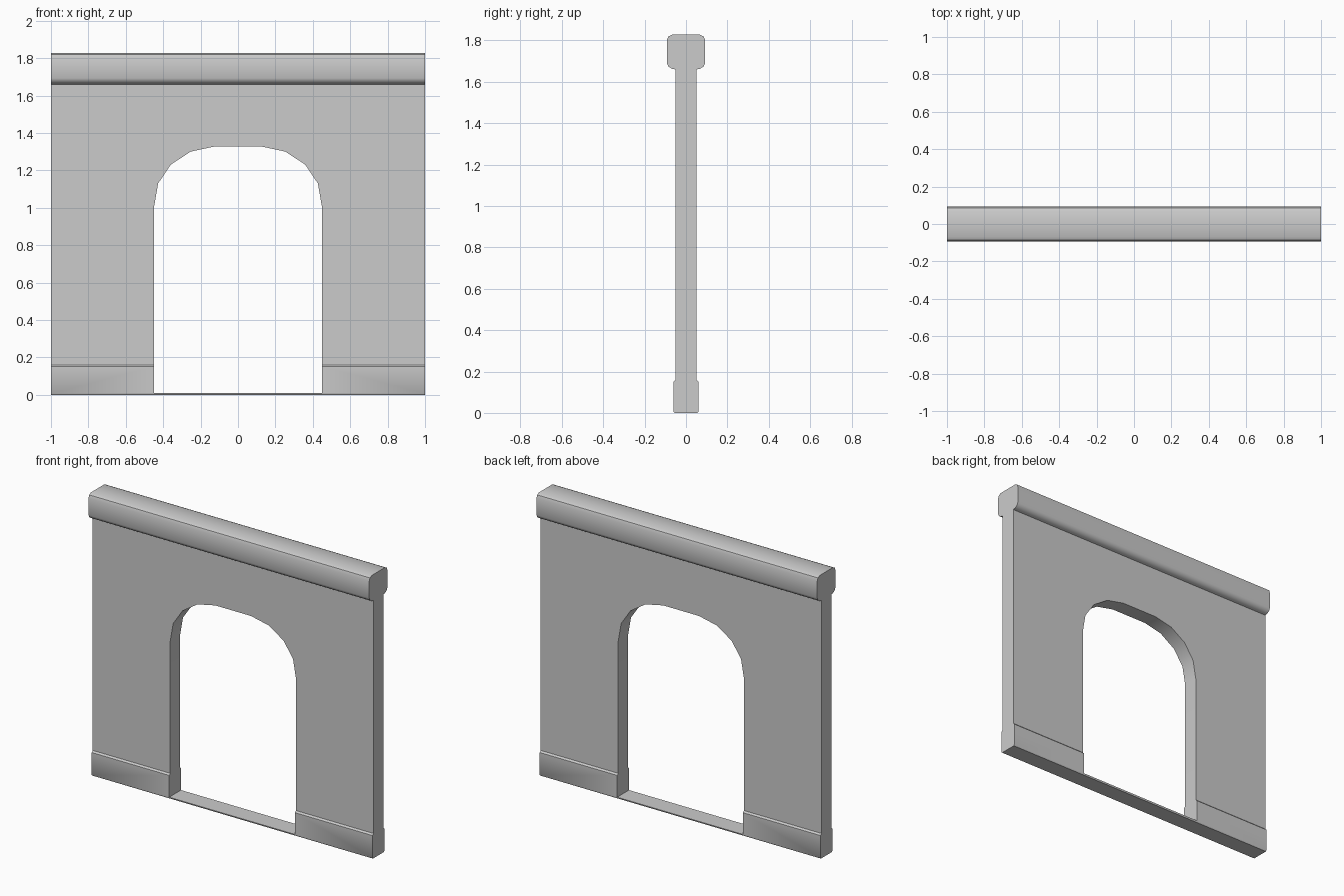
import bpy, bmesh
from mathutils import Vector

if "Cube" in bpy.data.objects:
    bpy.data.objects.remove(bpy.data.objects["Cube"])


def prism(name, points, sweep):
    """Extrude a closed outline of 3D points along the sweep vector."""
    bm = bmesh.new()
    face = bm.faces.new([bm.verts.new(p) for p in points])
    result = bmesh.ops.extrude_face_region(bm, geom=[face])
    moved = [g for g in result["geom"] if isinstance(g, bmesh.types.BMVert)]
    bmesh.ops.translate(bm, verts=moved, vec=Vector(sweep))
    bmesh.ops.recalc_face_normals(bm, faces=bm.faces)
    mesh = bpy.data.meshes.new(name)
    bm.to_mesh(mesh)
    bm.free()
    obj = bpy.data.objects.new(name, mesh)
    bpy.context.collection.objects.link(obj)
    return obj


def mirrored(half):
    """Complete a symmetric outline from its right half."""
    return half + [(-a, z) for a, z in reversed(half)]


# Wall cross-section: skirting, thin wall, rounded coping
section = mirrored([
    (0.055, 0.0), (0.06, 0.006), (0.06, 0.15), (0.05, 0.16),
    (0.05, 1.66), (0.067, 1.663), (0.085, 1.674), (0.093, 1.692),
    (0.093, 1.80), (0.086, 1.819), (0.068, 1.828),
])
wall = prism("arched_wall", [(-1, y, z) for y, z in section], (2, 0, 0))

# Faceted doorway, leaving a thin threshold at the floor
arch = mirrored([
    (0.448, 0.01), (0.448, 1.01), (0.427, 1.13),
    (0.36, 1.23), (0.253, 1.30), (0.127, 1.327),
])
cutter = prism("doorway_cutter", [(x, -0.3, z) for x, z in arch], (0, 0.6, 0))
cutter.hide_render = True
cutter.hide_viewport = True

cut = wall.modifiers.new("doorway", 'BOOLEAN')
cut.operation = 'DIFFERENCE'
cut.solver = 'EXACT'
cut.object = cutter

# Bake the opening in and drop the cutter
bpy.context.view_layer.objects.active = wall
wall.select_set(True)
bpy.ops.object.modifier_apply(modifier=cut.name)
bpy.data.objects.remove(cutter)

# Soft coping, crisp wall edges
bpy.ops.object.shade_smooth_by_angle(angle=0.7)
